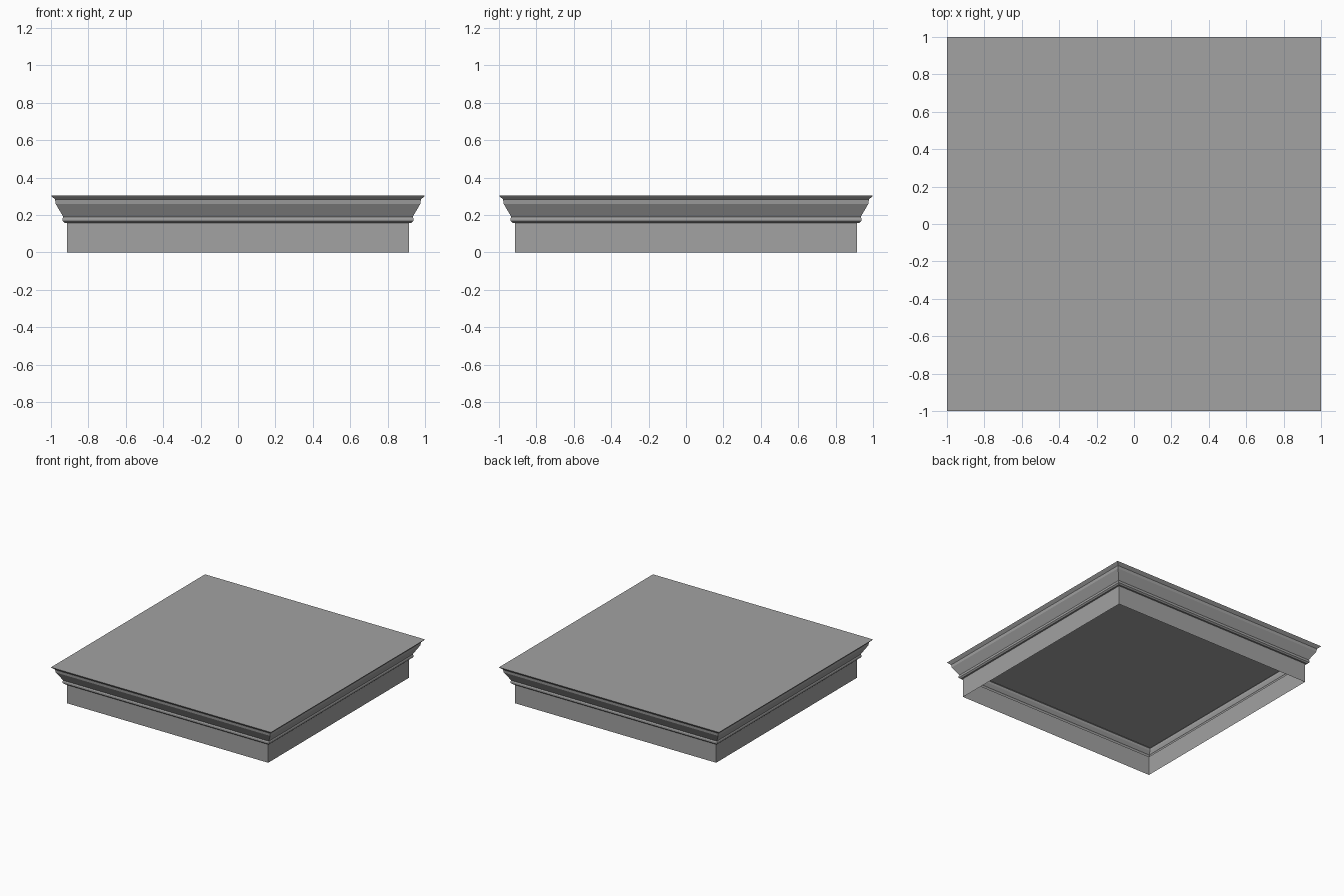
import bpy
import bmesh

cube = bpy.data.objects.get("Cube")
if cube:
    bpy.data.objects.remove(cube, do_unlink=True)

stone = bpy.data.materials.new("grey stone")
stone.use_nodes = True
color = (0.36, 0.36, 0.36, 1)
stone.diffuse_color = color
stone.node_tree.nodes["Principled BSDF"].inputs["Base Color"].default_value = color

CORNERS = ((-1, -1), (1, -1), (1, 1), (-1, 1))


def square_sweep(name, profile, cap=False):
    """Sweep a (half width, height) profile around a square, as a thin open shell."""
    bm = bmesh.new()
    rings = [[bm.verts.new((r * x, r * y, z)) for x, y in CORNERS] for r, z in profile]
    for low, high in zip(rings, rings[1:]):
        for i in range(4):
            j = (i + 1) % 4
            bm.faces.new((low[i], low[j], high[j], high[i]))
    if cap:
        bm.faces.new(rings[-1])
    mesh = bpy.data.meshes.new(name)
    bm.to_mesh(mesh)
    bm.free()
    mesh.materials.append(stone)
    obj = bpy.data.objects.new(name, mesh)
    bpy.context.collection.objects.link(obj)
    return obj


# Plain upright band, open underneath
square_sweep("base_band", [(0.914, 0), (0.914, 0.158)])

# Small rounded bead under the cornice
square_sweep("lower_bead", [(0.914, 0.158), (0.927, 0.158), (0.938, 0.168),
                            (0.938, 0.182), (0.934, 0.19)])

# Sloping cornice with an upright fillet
square_sweep("cornice", [(0.934, 0.19), (0.975, 0.26), (0.978, 0.283)])

# Flared lip closed by the flat top
square_sweep("top_slab", [(0.978, 0.283), (0.996, 0.3), (1, 0.305)], cap=True)
